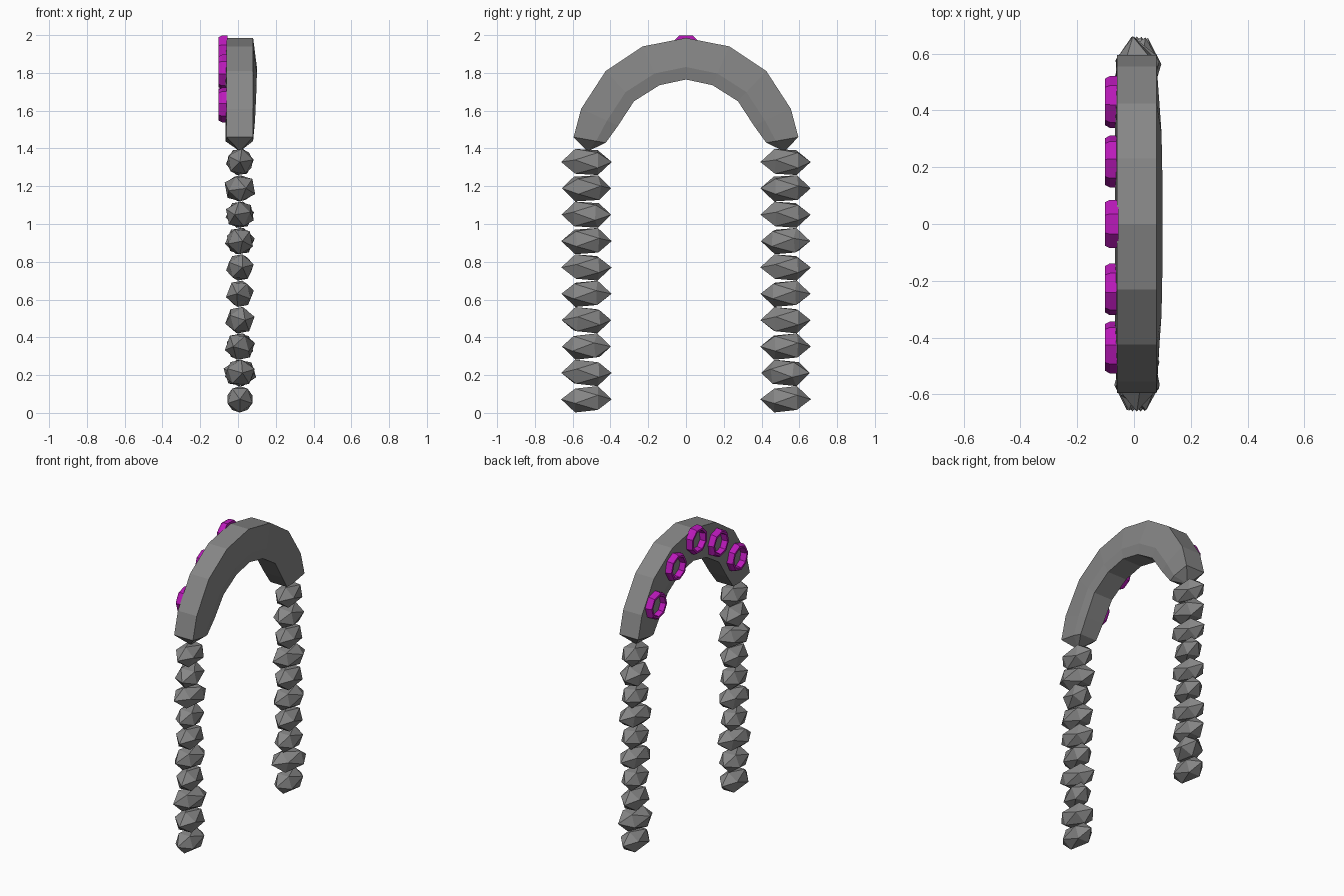
import bpy, bmesh, math
from mathutils import Matrix, Vector

if "Cube" in bpy.data.objects:
    bpy.data.objects.remove(bpy.data.objects["Cube"])


def material(name, colour):
    mat = bpy.data.materials.new(name)
    mat.diffuse_color = colour
    mat.use_nodes = True
    mat.node_tree.nodes["Principled BSDF"].inputs["Base Color"].default_value = mat.diffuse_color
    return mat


stone_grey = material("dark_grey", (0.24, 0.24, 0.24, 1))
purple = material("magenta", (0.5, 0.01, 0.5, 1))


def make_object(name, bm, mat):
    bmesh.ops.recalc_face_normals(bm, faces=bm.faces[:])
    mesh = bpy.data.meshes.new(name)
    bm.to_mesh(mesh)
    bm.free()
    obj = bpy.data.objects.new(name, mesh)
    bpy.context.collection.objects.link(obj)
    mesh.materials.append(mat)
    return obj


def bridge(bm, a, b):
    n = len(a)
    for i in range(n):
        bm.faces.new((a[i], a[(i + 1) % n], b[(i + 1) % n], b[i]))


# Arch: half profile of outer and inner edges, mirrored in y, with bulging sides
outer = [(0, 1.985), (0.23, 1.94), (0.425, 1.81), (0.555, 1.61), (0.595, 1.46)]
inner = [(0, 1.765), (0.14, 1.735), (0.275, 1.65), (0.36, 1.52), (0.425, 1.43)]
bulge = [0.10, 0.10, 0.097, 0.09, 0.08]
half = list(zip(outer, inner, bulge))
stations = [((-o[0], o[1]), (-i[0], i[1]), b) for o, i, b in reversed(half[1:])] + half

bm = bmesh.new()
rings = []
for o, i, b in stations:
    o, i = Vector(o), Vector(i)
    m = o.lerp(i, 0.7)
    section = [(-0.06, o), (0.08, o), (b, m), (b - 0.012, i), (-0.055, i), (-0.067, m)]
    rings.append([bm.verts.new((x, p.x, p.y)) for x, p in section])
for a, b in zip(rings, rings[1:]):
    bridge(bm, a, b)
# Pointed feet of the arch
for ring, y in ((rings[0], -0.52), (rings[-1], 0.52)):
    tip = bm.verts.new((0.01, y, 1.385))
    for k in range(6):
        bm.faces.new((ring[k], ring[(k + 1) % 6], tip))
make_object("arch", bm, stone_grey)

# Stacked faceted stones of the two legs, each turned a little about z
turns = {"front": [0, -6, 15, -12, 7, -6, -6, 12, -14, 0],
         "back": [0, 17, -5, -7, 7, -5, 13, -8, -6, -6]}
for side, y in (("front", -0.527), ("back", 0.527)):
    for k, turn in enumerate(turns[side]):
        bm = bmesh.new()
        bmesh.ops.create_icosphere(bm, subdivisions=1, radius=1)
        width = 0.085 if k in (1, 8) else 0.077
        mat = (Matrix.Translation((0.01, y, 0.072 + 0.1396 * k))
               @ Matrix.Rotation(math.radians(-turn), 4, 'Z')
               @ Matrix.Diagonal((width, 0.134, 0.078, 1))
               @ Matrix.Rotation(math.radians(37 * k + 18), 4, 'Y')
               @ Matrix.Rotation(math.pi / 2, 4, 'X'))
        bmesh.ops.transform(bm, matrix=mat, verts=bm.verts[:])
        make_object(f"{side}_leg_stone_{k + 1}", bm, stone_grey)

# Coloured eight-sided rings on the -x face of the arch, turned along its curve
profile = [(-0.055, 0.092), (-0.085, 0.092), (-0.103, 0.082), (-0.103, 0.068), (-0.055, 0.06)]
centres = [(-0.435, 1.63), (-0.23, 1.805), (0, 1.913), (0.22, 1.815), (0.43, 1.635)]
for k, (cy, cz) in enumerate(centres):
    bm = bmesh.new()
    loops = []
    start = math.atan2(cz - 1.4, cy) + math.radians(22.5)
    for s in range(8):
        a = start + math.radians(45 * s)
        loops.append([bm.verts.new((x, cy + r * math.cos(a), cz + r * math.sin(a)))
                      for x, r in profile])
    for s in range(8):
        bridge(bm, loops[s], loops[(s + 1) % 8])
    make_object(f"side_ring_{k + 1}", bm, purple)
